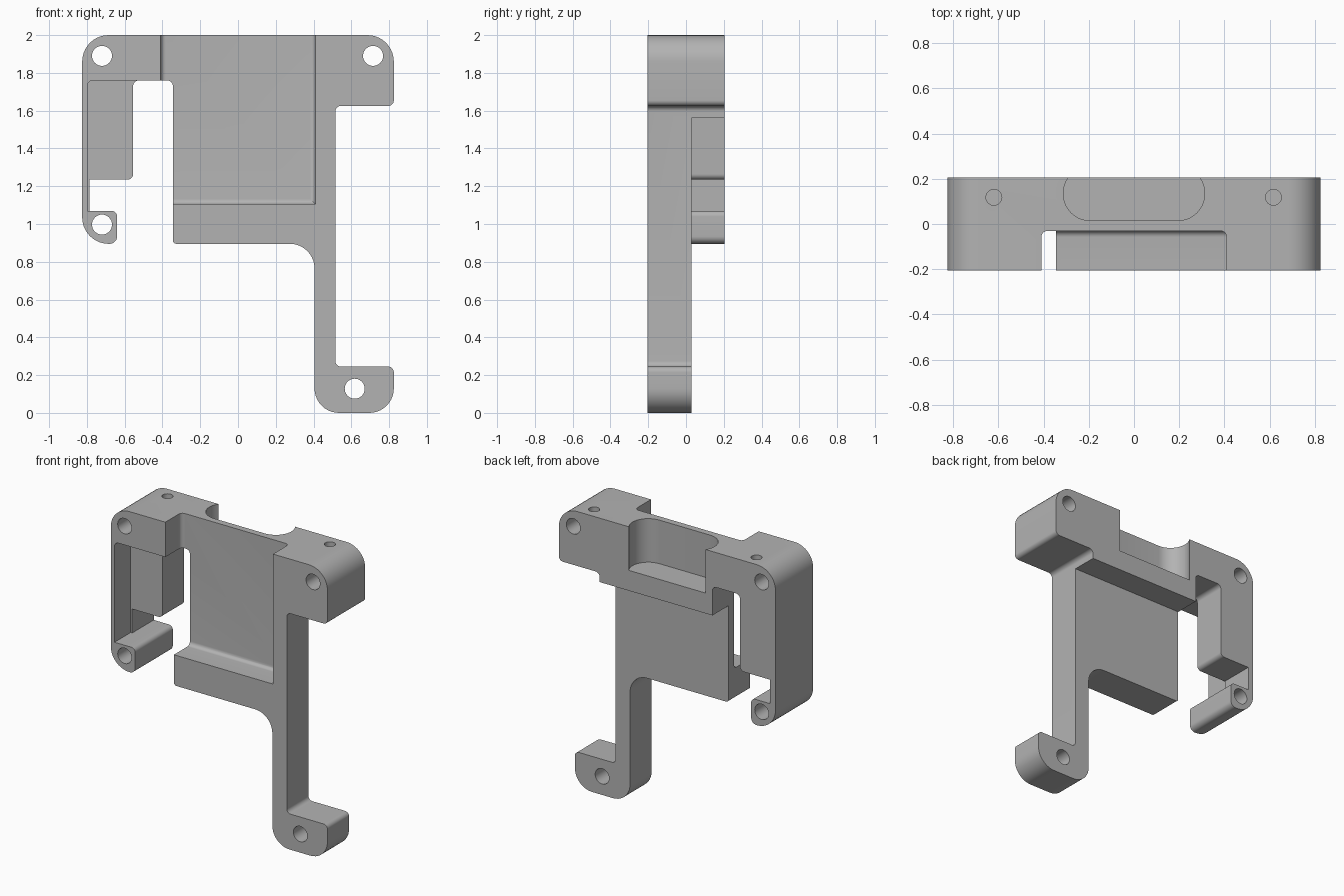
import bpy, bmesh, math
from mathutils import Vector

cube = bpy.data.objects.get("Cube")
if cube:
    bpy.data.objects.remove(cube, do_unlink=True)

FRONT, BACK = -0.205, 0.205
PLATE_FRONT, PLATE_BACK = -0.03, 0.03

grey = bpy.data.materials.new("plain grey")
grey.use_nodes = True
grey.diffuse_color = (0.45, 0.45, 0.45, 1)
grey.node_tree.nodes["Principled BSDF"].inputs["Base Color"].default_value = (0.45, 0.45, 0.45, 1)


def rounded(corners, steps=10):
    """Outline from (u, v, radius) corners, each replaced by a tangent arc."""
    out = []
    for i, (u, v, r) in enumerate(corners):
        p = Vector((u, v))
        if r == 0:
            out.append(p)
            continue
        a = (Vector(corners[i - 1][:2]) - p).normalized()
        b = (Vector(corners[(i + 1) % len(corners)][:2]) - p).normalized()
        half = a.angle(b) / 2
        centre = p + (a + b).normalized() * (r / math.sin(half))
        start = p + a * (r / math.tan(half)) - centre
        end = p + b * (r / math.tan(half)) - centre
        sweep = start.angle(end)
        for k in range(steps + 1):
            t = k / steps
            out.append(centre + (start * math.sin((1 - t) * sweep)
                                 + end * math.sin(t * sweep)) / math.sin(sweep))
    return out


def extrude(name, outline, low, high, axis="Y"):
    """Solid from an outline: (x, z) swept along Y, or (x, y) swept along Z."""
    bm = bmesh.new()
    place = (lambda p, d: (p.x, d, p.y)) if axis == "Y" else (lambda p, d: (p.x, p.y, d))
    face = bm.faces.new([bm.verts.new(place(p, low)) for p in outline])
    swept = bmesh.ops.extrude_face_region(bm, geom=[face])["geom"]
    shift = place(Vector((0, 0)), high - low)
    bmesh.ops.translate(bm, vec=shift, verts=[g for g in swept if isinstance(g, bmesh.types.BMVert)])
    bmesh.ops.recalc_face_normals(bm, faces=bm.faces)
    mesh = bpy.data.meshes.new(name)
    bm.to_mesh(mesh)
    bm.free()
    obj = bpy.data.objects.new(name, mesh)
    bpy.context.collection.objects.link(obj)
    mesh.materials.append(grey)
    return obj


def box(x0, x1, v0, v1, r=0):
    return rounded([(x0, v0, r), (x1, v0, r), (x1, v1, r), (x0, v1, r)])


def circle(u, v, r, n=32):
    return [Vector((u + r * math.cos(k * math.tau / n), v + r * math.sin(k * math.tau / n)))
            for k in range(n)]


# Bracket outline: top bar, long leg with foot, centre plate, side arm with block and foot
bracket = extrude("mounting_bracket", rounded([
    (-0.825, 2, 0.14), (0.825, 2, 0.14), (0.825, 1.625, 0.03), (0.515, 1.625, 0.03),
    (0.515, 0.245, 0.03), (0.825, 0.245, 0.03), (0.825, 0, 0.13), (0.405, 0, 0.13),
    (0.405, 0.895, 0.13), (-0.345, 0.895, 0.02), (-0.345, 1.76, 0.03), (-0.555, 1.76, 0.03),
    (-0.555, 1.235, 0.03), (-0.785, 1.235, 0), (-0.785, 1.07, 0), (-0.64, 1.07, 0.03),
    (-0.64, 0.895, 0.04), (-0.825, 0.895, 0.14)]), FRONT, BACK)

# Front recess over the centre plate, with filleted rear edges
recess = extrude("recess_cutter", box(-0.41, 0.41, 1.105, 2.2), -0.4, PLATE_FRONT)
bm = bmesh.new()
bm.from_mesh(recess.data)
rear = [e for e in bm.edges if all(v.co.y > -0.1 for v in e.verts)]
bmesh.ops.bevel(bm, geom=rear, offset=0.028, segments=8, profile=0.5, affect="EDGES")
bm.to_mesh(recess.data)
bm.free()

cutters = [
    recess,
    # Space behind the plate and the long leg
    extrude("rear_cutter", box(-0.45, 1.0, -0.2, 1.56), PLATE_BACK, 0.4),
    # Hollow in front of the side block
    extrude("side_hollow_cutter", rounded([(-0.797, 1.07, 0), (-0.45, 1.07, 0),
            (-0.45, 1.76, 0), (-0.797, 1.76, 0.03)]), -0.4, PLATE_FRONT),
    # Rounded pocket in the top bar, open to the back
    extrude("pocket_cutter", box(-0.313, 0.313, 0.015, 0.255, 0.1195), 1.7, 2.2, "Z"),
]
# Bolt holes from front to back
for x, z in [(-0.72, 1.89), (0.715, 1.89), (-0.72, 0.997), (0.618, 0.128)]:
    cutters.append(extrude("bolt_hole_cutter", circle(x, z, 0.053), -0.4, 0.4))
# Blind pin holes in the top
for x in (-0.62, 0.617):
    cutters.append(extrude("pin_hole_cutter", circle(x, 0.118, 0.035), 1.8, 2.2, "Z"))

# Cut everything out of the bracket
bpy.ops.object.select_all(action="DESELECT")
bpy.context.view_layer.objects.active = bracket
bracket.select_set(True)
for cutter in cutters:
    cutter.hide_render = True
    mod = bracket.modifiers.new("cut", "BOOLEAN")
    mod.operation, mod.solver, mod.object = "DIFFERENCE", "EXACT", cutter
    bpy.ops.object.modifier_apply(modifier=mod.name)
    bpy.data.objects.remove(cutter, do_unlink=True)

bpy.ops.object.shade_smooth_by_angle(angle=math.radians(30))
